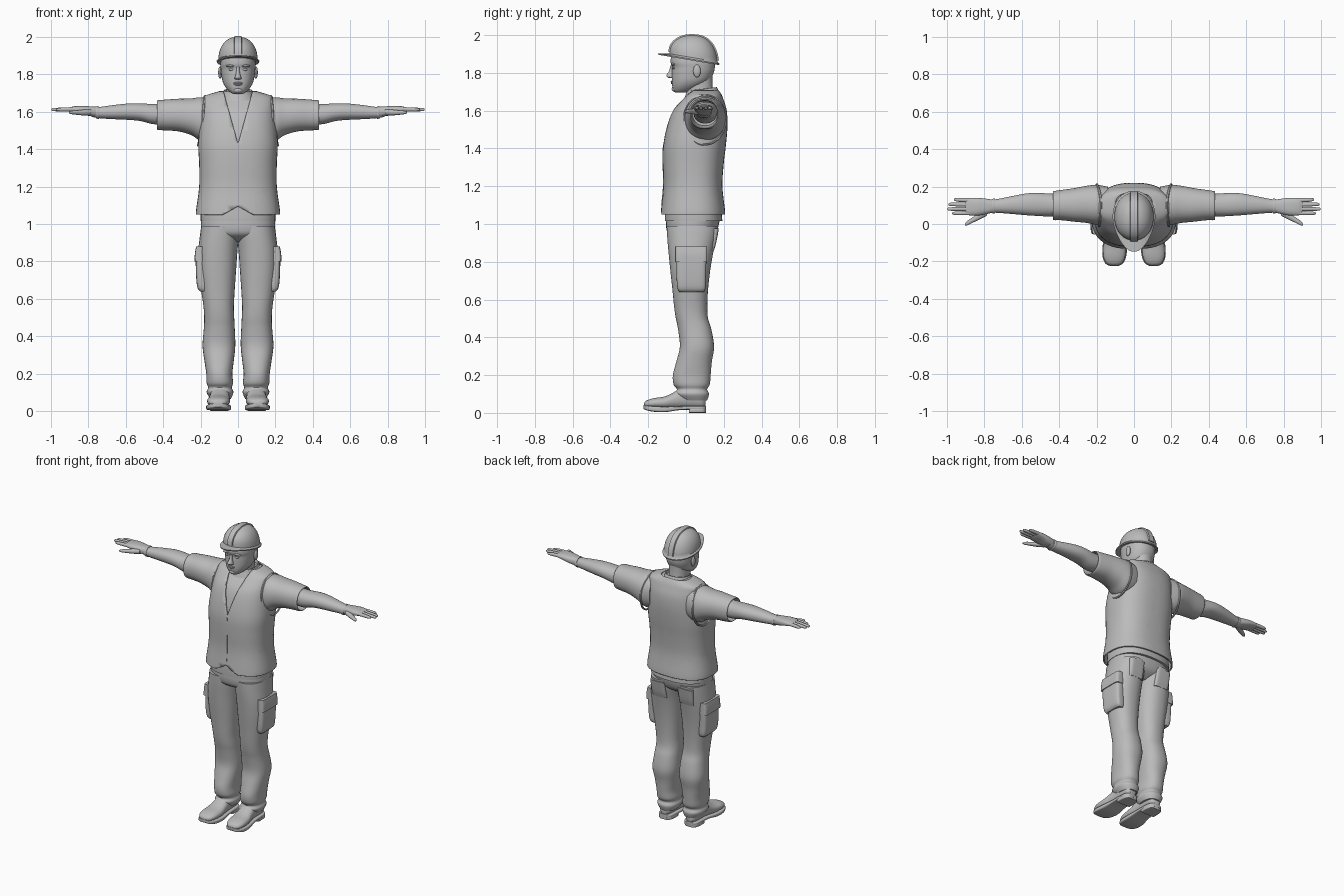
import bpy, bmesh, math
from mathutils import Vector

if "Cube" in bpy.data.objects:
    bpy.data.objects.remove(bpy.data.objects["Cube"])

grey = bpy.data.materials.new("plain grey")
grey.use_nodes = True
grey.diffuse_color = (0.5, 0.5, 0.5, 1)
grey.node_tree.nodes["Principled BSDF"].inputs["Base Color"].default_value = (0.5, 0.5, 0.5, 1)
parts = []


def add(name, bm):
    bmesh.ops.recalc_face_normals(bm, faces=bm.faces)
    me = bpy.data.meshes.new(name)
    bm.to_mesh(me)
    bm.free()
    ob = bpy.data.objects.new(name, me)
    bpy.context.collection.objects.link(ob)
    me.materials.append(grey)
    parts.append(ob)
    return ob


def skin(rings, caps=True):
    """Join equal rings of points into a tube."""
    bm = bmesh.new()
    vs = [[bm.verts.new(p) for p in r] for r in rings]
    n = len(vs[0])
    for a, b in zip(vs, vs[1:]):
        for i in range(n):
            bm.faces.new((a[i], a[(i + 1) % n], b[(i + 1) % n], b[i]))
    if caps:
        bm.faces.new(vs[0])
        bm.faces.new(vs[-1])
    return bm


def smooth(rows, k=4):
    """Catmull-Rom interpolation through rows of section numbers."""
    out = []
    for i in range(len(rows) - 1):
        p = [rows[max(0, min(len(rows) - 1, i + d))] for d in (-1, 0, 1, 2)]
        for j in range(k):
            t = j / k
            out.append([0.5 * (2 * b + (c - a) * t + (2 * a - 5 * b + 4 * c - d) * t * t
                               + (3 * b - a - 3 * c + d) * t ** 3) for a, b, c, d in zip(*p)])
    return out + [list(rows[-1])]


def oval(n, power):
    f = lambda v: math.copysign(abs(v) ** (2 / power), v)
    return [(f(math.cos(2 * math.pi * (i + .5) / n)), f(math.sin(2 * math.pi * (i + .5) / n)))
            for i in range(n)]


def loft(axis, rows, s=1, n=28, power=2.2, k=4, caps=True, tilt=0):
    """Rows are (position, min_a, max_a, min_b, max_b) along the axis; s mirrors x."""
    rings = []
    for q, a0, a1, b0, b1 in smooth(rows, k):
        ring = []
        for u, v in oval(n, power):
            a, b = (a0 + a1) / 2 + u * (a1 - a0) / 2, (b0 + b1) / 2 + v * (b1 - b0) / 2
            x, y, z = {"z": (a, b, q), "x": (q, a, b), "y": (a, q, b)}[axis]
            ring.append((s * x, y, z + tilt * y))
        rings.append(ring)
    return skin(rings, caps)


def ball(name, loc, scale):
    bm = bmesh.new()
    bmesh.ops.create_uvsphere(bm, u_segments=16, v_segments=10, radius=1)
    bmesh.ops.scale(bm, vec=scale, verts=bm.verts)
    bmesh.ops.translate(bm, vec=loc, verts=bm.verts)
    return add(name, bm)


# Vest and the shirt body beneath it: (z, half width, front y, back y)
torso = [(1.05, .226, -.135, .208), (1.08, .224, -.132, .206), (1.2, .208, -.12, .193),
         (1.32, .208, -.122, .2), (1.42, .213, -.12, .212), (1.52, .207, -.1, .22),
         (1.6, .2, -.07, .216), (1.655, .195, -.025, .2), (1.685, .178, .005, .188),
         (1.71, .1, .03, .172)]
vest = loft("z", [(z, -w, w, f, b) for z, w, f, b in torso], n=48, power=2.5, caps=False)


def cut_v(bm, apex, slope, up):
    """Cut a V notch out of the front of the vest."""
    for sx in (1, -1):
        bmesh.ops.bisect_plane(bm, geom=bm.verts[:] + bm.edges[:] + bm.faces[:],
                               plane_co=(0, 0, apex), plane_no=(slope * sx, 0, -up))
    gone = []
    for f in bm.faces:
        c = f.calc_center_median()
        if c.y < .06 and up * (c.z - apex) > slope * abs(c.x):
            gone.append(f)
    bmesh.ops.delete(bm, geom=gone, context="FACES")


cut_v(vest, 1.43, 3.6, 1)
cut_v(vest, 1.095, .55, -1)
ob = add("vest", vest)
mod = ob.modifiers.new("thickness", "SOLIDIFY")
mod.thickness, mod.offset = .009, -1
add("shirt_body", loft("z", [(1.015, -.2, .2, -.112, .193), (1.05, -.2, .2, -.112, .19)] +
                       [(z - .006, .013 - w, w - .013, f + .013, b - .013) for z, w, f, b in torso[2:]],
                       n=48, power=2.5))
add("vest_seam", skin([[(-.003, f - .002, z), (.003, f - .002, z), (.003, f + .01, z), (-.003, f + .01, z)]
                       for z, w, f, b in smooth(torso) if 1.1 < z < 1.43]))
add("collar", loft("z", [(1.66, -.1, .1, -.012, .185), (1.69, -.082, .082, .0, .17),
                         (1.705, -.074, .074, .006, .162), (1.68, -.066, .066, .012, .155)],
                   caps=False, tilt=.12))

# Neck and head
add("neck", loft("z", [(1.62, -.07, .07, -.0, .16), (1.69, -.062, .062, .0, .145),
                       (1.75, -.062, .062, -.01, .14), (1.8, -.062, .062, 0, .14)]))
add("head", loft("z", [(1.695, -.022, .022, -.055, -.01), (1.705, -.042, .042, -.066, .03),
                       (1.73, -.066, .066, -.073, .085), (1.76, -.082, .082, -.075, .125),
                       (1.8, -.09, .09, -.075, .147), (1.83, -.093, .093, -.074, .153),
                       (1.86, -.094, .094, -.082, .155), (1.92, -.085, .085, -.075, .15)], n=36, power=2.25))
add("nose", loft("z", [(1.772, -.012, .012, -.085, -.06), (1.778, -.019, .019, -.1, -.06),
                       (1.788, -.016, .016, -.104, -.06), (1.81, -.01, .01, -.09, -.06),
                       (1.84, -.009, .009, -.082, -.06)], n=14))
ball("upper_lip", (0, -.072, 1.754), (.026, .009, .005))
ball("lower_lip", (0, -.071, 1.746), (.022, .009, .006))
ball("chin", (0, -.058, 1.715), (.026, .018, .016))
for s, side in ((1, "left"), (-1, "right")):
    ball(side + "_eye", (s * .036, -.064, 1.826), (.016, .009, .007))
    ball(side + "_brow", (s * .038, -.068, 1.845), (.027, .012, .007))
    ball(side + "_ear", (s * .096, .058, 1.81), (.01, .02, .034))

# Hard hat: a peaked rim running into a dome, tilted down to the back
hat = []
for r, grow, peak, z in [(.96, 0, 0, 1.868), (1, .008, .05, 1.864), (1, .009, .052, 1.871), (1, 0, 0, 1.88)] + \
        [(math.cos(a) ** .85, 0, 0, 1.88 + .12 * math.sin(a)) for a in [i * math.pi / 22 for i in range(1, 11)]]:
    ring = []
    for u, v in oval(40, 2.1):
        g = grow + peak * max(0, -v) ** 2.5
        x, y = u * (.105 * r + grow), .04 + v * (.128 * r + g)
        ring.append((x, y, z - .17 * (y - .04) * min(1, (2.02 - z) / .1)))
    hat.append(ring)
add("hard_hat", skin(hat))
ridge = []
for i in range(25):
    a = math.pi * (.02 + .96 * i / 24)
    c = math.copysign(abs(math.cos(a)) ** .85, math.cos(a))
    z = 1.88 + .12 * math.sin(a)
    t = .17 * .128 * c * min(1, (2.02 - z) / .1)
    y = .04 + .128 * c
    ridge.append([(x, y + c * .006 * o, z - t + math.sin(a) * .005 * o)
                  for x, o in ((-.023, -1.5), (-.018, 1), (.018, 1), (.023, -1.5))])
add("hard_hat_ridge", skin(ridge))

# Hips
add("trouser_hips", loft("z", [(.905, -.05, .05, -.03, .1), (.94, -.17, .17, -.09, .15),
                               (.98, -.196, .196, -.105, .17), (1.03, -.198, .198, -.105, .18)], n=36, power=2.4))

for s, side in ((1, "left"), (-1, "right")):
    # Sleeve with a hollow cuff, and the armhole edge of the vest
    add(side + "_sleeve", loft("x", [(.14, .0, .2, 1.45, 1.675), (.2, -.005, .21, 1.445, 1.678),
                                     (.25, .005, .205, 1.475, 1.672), (.32, .012, .192, 1.495, 1.67),
                                     (.39, .02, .182, 1.5, 1.665), (.428, .02, .176, 1.503, 1.662),
                                     (.429, .028, .168, 1.511, 1.654), (.38, .035, .165, 1.52, 1.65)], s, 32))
    rim = []
    for i in range(40):
        a = 2 * math.pi * i / 40
        c, d = math.cos(a), math.sin(a)
        x = .198 - .022 * d * d * (d > 0) + .014 * d * d * (d < 0) - .012 * (c < 0) * c * c
        rim.append([(s * (x + .007 * math.cos(b)), .1 + c * (.112 + .006 * math.sin(b)),
                     1.552 + d * (.132 + .006 * math.sin(b))) for b in [j * math.pi / 3 for j in range(6)]])
    add(side + "_armhole_edge", skin(rim + rim[:1], False))
    # Arm, glove-like hand and fingers
    add(side + "_arm", loft("x", [(.37, .045, .16, 1.535, 1.645), (.45, .04, .163, 1.533, 1.642),
                                  (.52, .043, .167, 1.55, 1.645), (.58, .047, .163, 1.556, 1.645),
                                  (.66, .054, .148, 1.56, 1.637), (.74, .06, .132, 1.565, 1.626),
                                  (.78, .06, .13, 1.572, 1.626)], s, 24))
    add(side + "_wrist_band", loft("x", [(.742, .057, .135, 1.562, 1.629), (.75, .055, .136, 1.562, 1.63),
                                         (.76, .058, .133, 1.565, 1.629)], s, 24))
    add(side + "_palm", loft("x", [(.755, .061, .13, 1.572, 1.627), (.8, .05, .137, 1.578, 1.63),
                                   (.84, .045, .14, 1.588, 1.632), (.88, .046, .139, 1.597, 1.629),
                                   (.9, .052, .134, 1.604, 1.623)], s, 24, 2.6))
    for finger, y0, y1, tip in (("index", .058, .057, .972), ("middle", .081, .08, .998),
                                ("ring", .104, .105, .992), ("little", .126, .13, .963)):
        add(f"{side}_{finger}_finger", loft("x", [
            (.86, y0 - .011, y0 + .011, 1.603, 1.625), (.92, (y0 + y1) / 2 - .011, (y0 + y1) / 2 + .011, 1.602, 1.624),
            (tip - .012, y1 - .009, y1 + .009, 1.603, 1.62), (tip, y1 - .004, y1 + .004, 1.608, 1.615)], s, 12))
    add(side + "_thumb", loft("x", [(.785, .045, .1, 1.58, 1.615), (.82, .026, .07, 1.58, 1.612),
                                    (.855, .01, .042, 1.583, 1.608), (.89, -.007, .018, 1.587, 1.605),
                                    (.903, -.008, .003, 1.592, 1.6)], s, 14))

    # Trouser leg with folds at the knee and ankle
    add(side + "_trouser_leg", loft("z", [
        (.065, .038, .148, -.025, .112), (.1, .024, .168, -.058, .122), (.125, .033, .16, -.048, .112),
        (.15, .026, .168, -.066, .126), (.2, .03, .17, -.07, .131), (.27, .022, .18, -.052, .137),
        (.35, .014, .19, -.033, .149), (.44, .017, .183, -.042, .135), (.5, .02, .181, -.054, .117),
        (.56, .022, .185, -.063, .113), (.65, .017, .198, -.072, .117), (.75, .01, .21, -.083, .128),
        (.85, .003, .213, -.093, .145), (.93, -.004, .205, -.1, .163), (.99, -.005, .197, -.103, .172)],
        s, 32, 2.3))
    # Cargo pocket and flap
    add(side + "_cargo_pocket", loft("z", [(.64, .16, .203, -.035, .095), (.66, .16, .217, -.045, .103),
                                           (.72, .16, .224, -.05, .105), (.82, .16, .226, -.05, .108),
                                           (.86, .16, .218, -.045, .105)], s, 28, 4.5))
    add(side + "_pocket_flap", loft("z", [(.8, .17, .232, -.055, .112), (.84, .17, .231, -.055, .112),
                                          (.88, .17, .224, -.055, .112)], s, 28, 6))
    # Back pocket
    add(side + "_back_pocket", loft("z", [(.86, .05, .155, .1, .148), (.9, .05, .158, .1, .16),
                                          (.975, .05, .16, .1, .174)], s, 24, 5))

    # Boot upper, ankle collar, sole and heel
    add(side + "_boot", loft("y", [(-.222, .085, .125, .035, .052), (-.208, .062, .15, .028, .066),
                                   (-.17, .046, .164, .025, .078), (-.11, .042, .162, .022, .088),
                                   (-.06, .045, .152, .022, .112), (-.015, .048, .147, .022, .14),
                                   (.04, .05, .146, .022, .15), (.085, .056, .14, .022, .14),
                                   (.103, .075, .122, .03, .11)], s, 28, 2.3))
    add(side + "_sole", loft("y", [(-.225, .085, .127, .022, .042), (-.21, .058, .154, .014, .039),
                                   (-.17, .041, .169, .006, .035), (-.11, .036, .167, .004, .033),
                                   (-.04, .042, .155, .014, .035), (.02, .044, .152, .016, .037),
                                   (.085, .05, .146, .014, .037), (.107, .072, .125, .014, .037)], s, 28, 5))
    add(side + "_heel", loft("y", [(.015, .046, .15, 0, .025), (.05, .045, .151, 0, .025),
                                   (.09, .052, .144, 0, .025), (.106, .072, .125, 0, .025)], s, 28, 6))

# Smooth shading with crisp edges
bpy.ops.object.select_all(action="DESELECT")
for ob in parts:
    ob.select_set(True)
bpy.context.view_layer.objects.active = parts[0]
bpy.ops.object.shade_smooth_by_angle(angle=math.radians(40))
